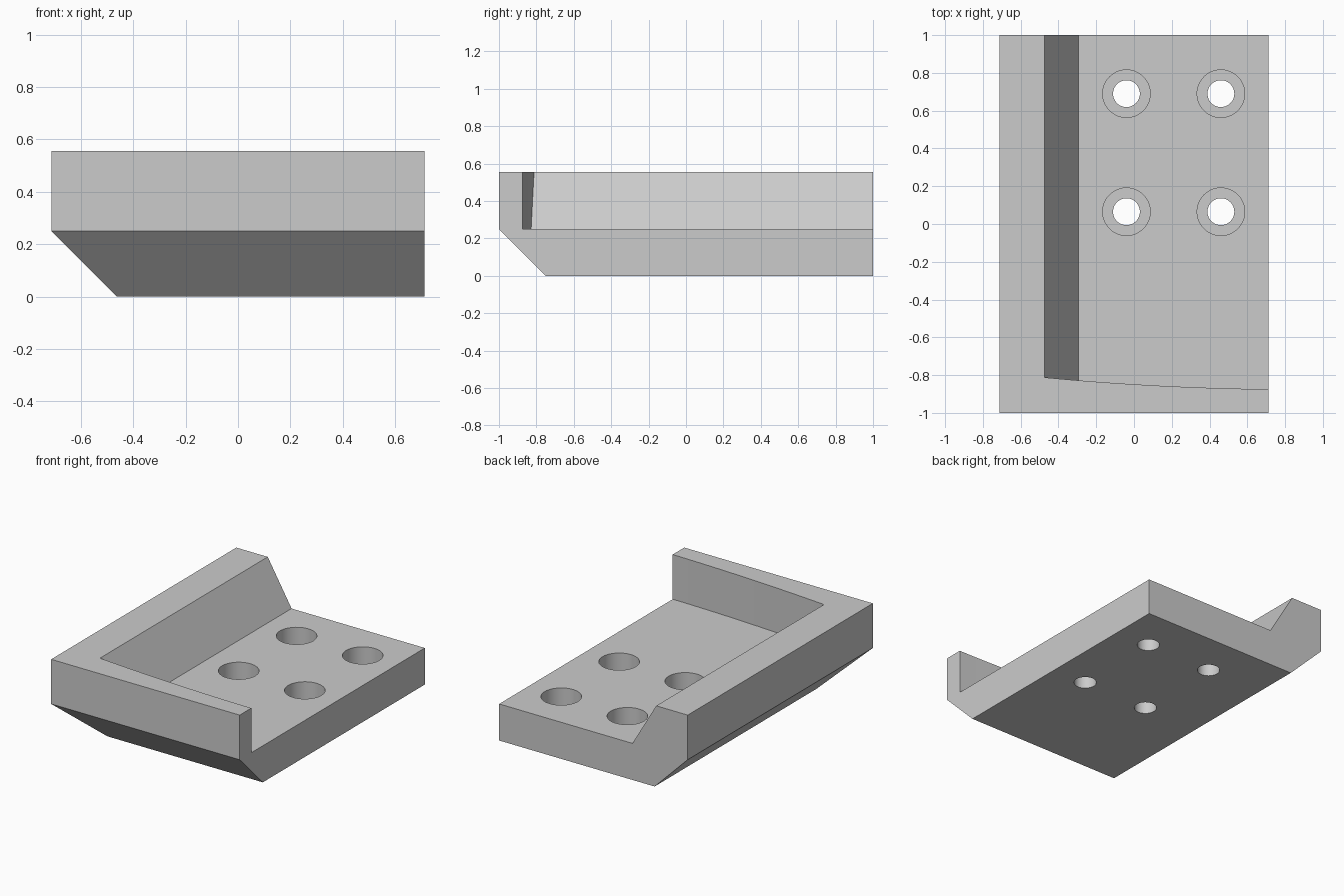
import bpy, bmesh, math
from mathutils import Vector

if "Cube" in bpy.data.objects:
    bpy.data.objects.remove(bpy.data.objects["Cube"])

W, L, H = 0.713, 1.0, 0.555      # half width, half length, full height
FLOOR = 0.25                     # floor level and chamfer height

grey = bpy.data.materials.new("mid grey")
grey.diffuse_color = (0.6, 0.6, 0.6, 1)
grey.use_nodes = True
grey.node_tree.nodes["Principled BSDF"].inputs["Base Color"].default_value = grey.diffuse_color


def finish(bm, name):
    bmesh.ops.recalc_face_normals(bm, faces=bm.faces[:])
    me = bpy.data.meshes.new(name)
    bm.to_mesh(me)
    bm.free()
    me.materials.append(grey)
    ob = bpy.data.objects.new(name, me)
    bpy.context.collection.objects.link(ob)
    return ob


def prism(outline, z0, z1):
    """Closed vertical prism from a list of (x, y) points."""
    bm = bmesh.new()
    face = bm.faces.new([bm.verts.new((x, y, z0)) for x, y in outline])
    new = bmesh.ops.extrude_face_region(bm, geom=[face])["geom"]
    bmesh.ops.translate(bm, vec=(0, 0, z1 - z0),
                        verts=[v for v in new if isinstance(v, bmesh.types.BMVert)])
    return bm


def cut(body, cutter):
    mod = body.modifiers.new("cut", 'BOOLEAN')
    mod.operation, mod.solver, mod.object = 'DIFFERENCE', 'EXACT', cutter
    bpy.context.view_layer.objects.active = body
    bpy.ops.object.modifier_apply(modifier=mod.name)
    bpy.data.objects.remove(cutter)


def wall_y(x):
    """Gently curved inner face of the front wall."""
    return -0.876 + 0.0337 * (x - 0.9) ** 2


# outer block, trimmed by 45 degree chamfers under the left and front sides
bm = prism([(-W, -L), (W, -L), (W, L), (-W, L)], 0, H)
for point, normal in (((-W, 0, FLOOR), (-1, 0, -1)), ((0, -L, FLOOR), (0, -1, -1))):
    bmesh.ops.bisect_plane(bm, geom=bm.verts[:] + bm.edges[:] + bm.faces[:], dist=1e-6,
                           plane_co=point, plane_no=normal, clear_outer=True)
    bmesh.ops.holes_fill(bm, edges=[e for e in bm.edges if e.is_boundary])
tray = finish(bm, "tray_body")

# open pocket with a sloped left wall and a curved front wall
xs = [-0.7 + 1.6 * i / 32 for i in range(33)]
bm = prism([(x, wall_y(x)) for x in xs] + [(0.9, 1.2), (-0.7, 1.2)], FLOOR, 0.7)
slope = Vector((-(H - FLOOR), 0, -0.18))
bmesh.ops.bisect_plane(bm, geom=bm.verts[:] + bm.edges[:] + bm.faces[:], dist=1e-6,
                       plane_co=(-0.295, 0, FLOOR), plane_no=slope, clear_outer=True)
bmesh.ops.holes_fill(bm, edges=[e for e in bm.edges if e.is_boundary])
cut(tray, finish(bm, "pocket_cutter"))

# four counterbored screw holes
for x in (-0.04, 0.46):
    for y in (0.065, 0.69):
        for r, z0 in ((0.126, 0.10), (0.071, -0.1)):
            ring = [(x + r * math.cos(a * math.tau / 48), y + r * math.sin(a * math.tau / 48))
                    for a in range(48)]
            cut(tray, finish(prism(ring, z0, 0.4), "hole_cutter"))

# smooth the hole walls, keep all other edges crisp
bpy.ops.object.select_all(action='DESELECT')
tray.select_set(True)
bpy.context.view_layer.objects.active = tray
bpy.ops.object.shade_smooth_by_angle(angle=math.radians(25))
